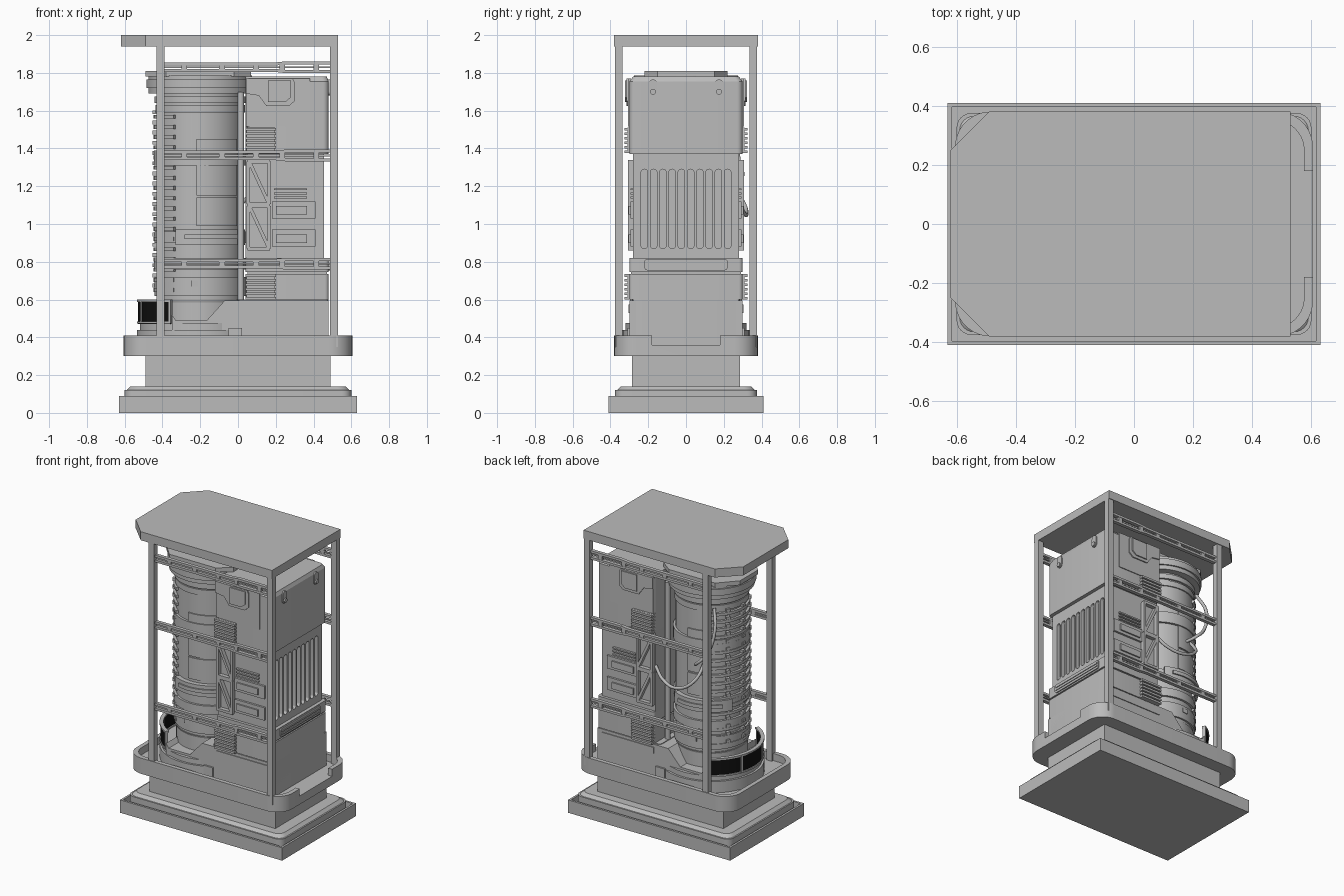
import bpy, bmesh
from math import sin, cos, radians, hypot

if "Cube" in bpy.data.objects:
    bpy.data.objects.remove(bpy.data.objects["Cube"])


def material(name, value):
    m = bpy.data.materials.new(name)
    m.use_nodes = True
    m.diffuse_color = (value, value, value, 1)
    m.node_tree.nodes["Principled BSDF"].inputs["Base Color"].default_value = (value, value, value, 1)
    return m


GREY = material("plain grey", 0.5)
BLACK = material("black screen", 0.005)
made = []


def prism(name, outline, lo, hi, axis="Z", mat=GREY, top=None):
    """Extrude a 2D outline along an axis; top is an optional second outline."""
    place = {"X": lambda u, v, w: (w, u, v), "Y": lambda u, v, w: (u, w, v),
             "Z": lambda u, v, w: (u, v, w)}[axis]
    bm = bmesh.new()
    a = [bm.verts.new(place(u, v, lo)) for u, v in outline]
    b = [bm.verts.new(place(u, v, hi)) for u, v in (top or outline)]
    bm.faces.new(a)
    bm.faces.new(b)
    n = len(a)
    for i in range(n):
        bm.faces.new((a[i], a[(i + 1) % n], b[(i + 1) % n], b[i]))
    bmesh.ops.recalc_face_normals(bm, faces=bm.faces)
    mesh = bpy.data.meshes.new(name)
    bm.to_mesh(mesh)
    bm.free()
    mesh.materials.append(mat)
    ob = bpy.data.objects.new(name, mesh)
    bpy.context.collection.objects.link(ob)
    made.append(ob)
    return ob


def rect(u0, u1, v0, v1, r=0, n=6):
    if not r:
        return [(u0, v0), (u1, v0), (u1, v1), (u0, v1)]
    pts = []
    for k, (u, v) in enumerate([(u1 - r, v1 - r), (u0 + r, v1 - r), (u0 + r, v0 + r), (u1 - r, v0 + r)]):
        for i in range(n + 1):
            a = radians(90 * (k + i / n))
            pts.append((u + r * cos(a), v + r * sin(a)))
    return pts


def box(name, x0, x1, y0, y1, z0, z1, mat=GREY):
    return prism(name, rect(x0, x1, y0, y1), z0, z1, mat=mat)


CX = -0.2  # axis of the round tank


def circle(r, n=64):
    return [(CX + r * cos(radians(360 * i / n)), r * sin(radians(360 * i / n))) for i in range(n)]


def arc(name, r0, r1, a0, a1, z0, z1, mat=GREY, n=24):
    angles = [radians(a0 + (a1 - a0) * i / n) for i in range(n + 1)]
    pts = [(CX + r1 * cos(a), r1 * sin(a)) for a in angles]
    pts += [(CX + r0 * cos(a), r0 * sin(a)) for a in reversed(angles)]
    return prism(name, pts, z0, z1, mat=mat)


def cut(target, cutters):
    bpy.context.view_layer.objects.active = target
    for c in cutters:
        mod = target.modifiers.new("cut", "BOOLEAN")
        mod.operation, mod.solver, mod.object = "DIFFERENCE", "EXACT", c
        bpy.ops.object.modifier_apply(modifier=mod.name)
        made.remove(c)
        bpy.data.objects.remove(c)


def strut(name, p, q, w, y0, y1):
    dx, dz = q[0] - p[0], q[1] - p[1]
    k = w / 2 / hypot(dx, dz)
    nx, nz = -dz * k, dx * k
    prism(name, [(p[0] + nx, p[1] + nz), (q[0] + nx, q[1] + nz),
                 (q[0] - nx, q[1] - nz), (p[0] - nx, p[1] - nz)], y0, y1, "Y")


# Plinth, stepped slab and neck
plinth = box("plinth", -0.63, 0.63, -0.41, 0.41, 0, 0.09)
cut(plinth, [box("plinth_recess", -0.615, 0.615, -0.395, 0.395, 0.05, 0.2)])
prism("slab", rect(-0.6, 0.6, -0.375, 0.375, 0.05), 0.04, 0.12)
prism("slab_bevel", rect(-0.59, 0.59, -0.365, 0.365, 0.05), 0.12, 0.14,
      top=rect(-0.57, 0.57, -0.345, 0.345, 0.05))
box("neck", -0.49, 0.49, -0.285, 0.285, 0.13, 0.32)

# Rounded tray with a rim and a notch on the left end
tray = prism("tray", rect(-0.605, 0.605, -0.38, 0.38, 0.12, 10), 0.3, 0.41)
cut(tray, [prism("tray_hollow", rect(-0.575, 0.575, -0.35, 0.35, 0.1, 10), 0.36, 0.6),
           box("tray_notch", 0.5, 0.7, -0.18, 0.18, 0.36, 0.6)])

# Roof with two clipped corners and the four posts
prism("roof", [(-0.49, -0.38), (0.53, -0.38), (0.53, 0.38), (-0.49, 0.38), (-0.62, 0.25), (-0.62, -0.25)], 1.94, 2.0)
for s in (-1, 1):
    for x in (-0.41, 0.51):
        ys = sorted((s * 0.335, s * 0.375))
        box("post", x - 0.022, x + 0.02, *ys, 0.35, 1.95)

# Cabinet sections
prism("cabinet_lower", rect(0.0, 0.48, -0.285, 0.285, 0.02), 0.35, 0.6)
prism("cabinet_middle_band", rect(0.04, 0.48, -0.3, 0.3, 0.02), 0.6, 0.735)
prism("cabinet_upper_band", rect(0.04, 0.48, -0.3, 0.3, 0.02), 0.745, 0.82)
box("cabinet_band_core", 0.05, 0.47, -0.29, 0.29, 0.7, 0.78)
core = box("cabinet_core", 0.04, 0.455, -0.28, 0.28, 0.81, 1.38)
cut(core, [prism("vent_slot", rect(-0.238 + i * 0.049, -0.203 + i * 0.049, 0.87, 1.29, 0.017), 0.43, 0.5, "X")
           for i in range(10)])
head = prism("cabinet_head", rect(0.04, 0.48, -0.3, 0.3, 0.03), 1.37, 1.755)
prism("cabinet_head_bevel", rect(0.04, 0.48, -0.3, 0.3, 0.03), 1.755, 1.78,
      top=rect(0.04, 0.47, -0.28, 0.28, 0.03))

# Details on the left end of the cabinet
prism("end_plate", rect(-0.22, 0.22, 0.755, 0.815, 0.015), 0.47, 0.488, "X")
for z in (0.77, 0.79):
    box("end_plate_stripe", 0.48, 0.493, -0.21, 0.21, z, z + 0.008)
for y in (-0.175, 0.175):
    prism("clip", rect(y - 0.022, y + 0.022, 1.68, 1.765, 0.02), 0.47, 0.487, "X")
    prism("clip_button", rect(y - 0.015, y + 0.015, 1.685, 1.715, 0.0149), 0.48, 0.496, "X")

# Skirt around the foot of the tank
prism("skirt", [(-0.35, 0.35), (0.05, 0.35), (0.48, 0.35), (0.48, 0.595), (-0.07, 0.595),
                (-0.165, 0.49), (-0.33, 0.49), (-0.35, 0.52)], -0.298, 0.298, "Y")

# Features mirrored on the front and back faces
for s in (-1, 1):
    def side(a, b):
        return sorted((s * a, s * b))

    for z in (0.6, 1.375):
        for i in range(6):
            box("louvre", 0.04, 0.2, *side(0.28, 0.325), z + i * 0.024, z + i * 0.024 + 0.014)
        box("louvre_back", 0.045, 0.195, *side(0.28, 0.31), z, z + 0.135)
    # Access panel and hatch
    prism("head_panel", rect(0.042, 0.38, 1.515, 1.77), *side(0.29, 0.306), "Y")
    prism("hatch_surround", [(0.042, 1.77), (0.29, 1.77), (0.3, 1.75), (0.3, 1.65), (0.27, 1.625),
                             (0.15, 1.625), (0.11, 1.68), (0.042, 1.69)], *side(0.3, 0.314), "Y")
    prism("hatch", [(0.16, 1.76), (0.28, 1.76), (0.28, 1.67), (0.25, 1.645), (0.16, 1.645)],
          *side(0.31, 0.322), "Y")
    # Triangulated truss
    for z in (0.87, 1.105):
        t = z + 0.225
        for p, q in [((0.055, z), (0.055, t)), ((0.165, z), (0.165, t)), ((0.05, z), (0.17, z)),
                     ((0.05, t), (0.17, t)), ((0.06, t), (0.16, z + 0.01))]:
            strut("truss_bar", p, q, 0.018, *side(0.275, 0.308))
    # Drawers and grille bars
    for z in (0.88, 1.03):
        prism("drawer", rect(0.18, 0.41, z, z + 0.09), *side(0.27, 0.294), "Y")
        prism("drawer_handle", rect(0.2, 0.365, z + 0.02, z + 0.065), *side(0.28, 0.304), "Y")
    for i in range(3):
        prism("grille_bar", rect(0.19, 0.365, 1.135 + i * 0.022, 1.145 + i * 0.022), *side(0.27, 0.295), "Y")
    prism("label_plate", rect(0.04, 0.44, 0.53, 0.575), *side(0.29, 0.304), "Y")
    box("foot_tab", -0.05, 0.02, *side(0.29, 0.31), 0.36, 0.45)
    # Guard rails between the posts
    for z in (0.79, 1.363, 1.83):
        for d in (-1, 1):
            for x0, x1, off in ((-0.4, 0.2, 0.017), (0.25, 0.5, 0.023)):
                zc = z + d * off
                box("rail", x0, x1, *side(0.337, 0.362), zc - 0.008, zc + 0.008)
            strut("rail_joint", (0.198, z + d * 0.017), (0.252, z + d * 0.023), 0.016, *side(0.337, 0.362))
        box("rail_inner", -0.39, 0.49, *side(0.34, 0.35), z - 0.005, z + 0.004)
        for x in (-0.3, -0.1, 0.08, 0.22, 0.4):
            box("rail_block", x, x + 0.03, *side(0.338, 0.36), z - 0.018, z + 0.018)
    # Pipe and clamp beside the tank
    prism("standing_pipe", [(u + 0.215, v + s * 0.18) for u, v in circle(0.018, 16)], 0.59, 1.7)
    mid = -90 if s < 0 else 90
    arc("clamp", 0.23, 0.262, mid - 30, mid + 65, 0.89, 0.97)
    arc("clamp_slot_bar", 0.25, 0.272, mid - 18, mid + 50, 0.92, 0.945)
    arc("tank_plate", 0.22, 0.238, mid - 5, mid + 55, 1.15, 1.45)
    arc("tank_plate_low", 0.22, 0.238, mid - 5, mid + 55, 0.99, 1.14)
    box("tank_badge", -0.25, -0.21, *side(0.22, 0.245), 0.67, 0.7)

# Round tank with collars
for name, r, z0, z1 in [("tank", 0.23, 0.4, 1.7), ("tank_foot", 0.335, 0.35, 0.44),
                        ("tank_foot_step", 0.32, 0.44, 0.475), ("tank_lower_collar", 0.242, 0.62, 0.72),
                        ("tank_band_low", 0.245, 0.76, 0.82), ("tank_clamp_ring", 0.242, 0.9, 0.96),
                        ("tank_band_mid", 0.246, 1.31, 1.39), ("tank_band_high", 0.238, 1.59, 1.63),
                        ("tank_top_collar", 0.243, 1.64, 1.675), ("cap_lip", 0.275, 1.69, 1.72),
                        ("cap", 0.285, 1.72, 1.765), ("cap_rim", 0.275, 1.765, 1.785)]:
    prism(name, circle(r), z0, z1)
prism("tank_shoulder", circle(0.2), 0.5, 0.6, top=circle(0.235))
prism("cap_bridge", [(-0.49, -0.1), (-0.38, -0.22), (-0.02, -0.22), (0.07, -0.15),
                     (0.07, 0.15), (-0.02, 0.22), (-0.38, 0.22), (-0.49, 0.1)], 1.78, 1.81)

# Ribs and studs on the round end
for i in range(18):
    z = 0.64 + i * 0.054
    arc("tank_rib", 0.225, 0.247, 125, 235, z, z + 0.02, n=16)
    for a in (150, 180, 210):
        arc("rib_stud", 0.225, 0.253, a - 3, a + 3, z + 0.024, z + 0.044, n=2)

# Curved black screen in its frame
arc("screen", 0.318, 0.33, 119, 241, 0.47, 0.59, BLACK)
for z in (0.472, 0.588):
    arc("screen_frame", 0.31, 0.336, 118, 242, z, z + 0.012)
for a in (119, 160, 200, 241):
    arc("screen_divider", 0.315, 0.336, a - 1, a + 1, 0.475, 0.595, n=2)

# Loose cables on the back
for pts in ([(-0.36, 0.2, 1.62), (-0.4, 0.25, 1.5), (-0.36, 0.28, 1.33), (-0.28, 0.29, 1.24), (-0.25, 0.22, 1.22)],
            [(0.05, 0.27, 1.14), (-0.03, 0.3, 1.07), (-0.15, 0.32, 1.05), (-0.27, 0.3, 1.12), (-0.3, 0.2, 1.25)]):
    cu = bpy.data.curves.new("cable", "CURVE")
    cu.dimensions, cu.bevel_depth, cu.bevel_resolution = "3D", 0.011, 2
    sp = cu.splines.new("BEZIER")
    sp.bezier_points.add(len(pts) - 1)
    for bp, p in zip(sp.bezier_points, pts):
        bp.co = p
        bp.handle_left_type = bp.handle_right_type = "AUTO"
    cu.materials.append(GREY)
    bpy.context.collection.objects.link(bpy.data.objects.new("cable", cu))

# Smooth the round parts, keep hard edges
bpy.ops.object.select_all(action="DESELECT")
for ob in made:
    ob.select_set(True)
bpy.context.view_layer.objects.active = tray
bpy.ops.object.shade_smooth_by_angle(angle=radians(30))
